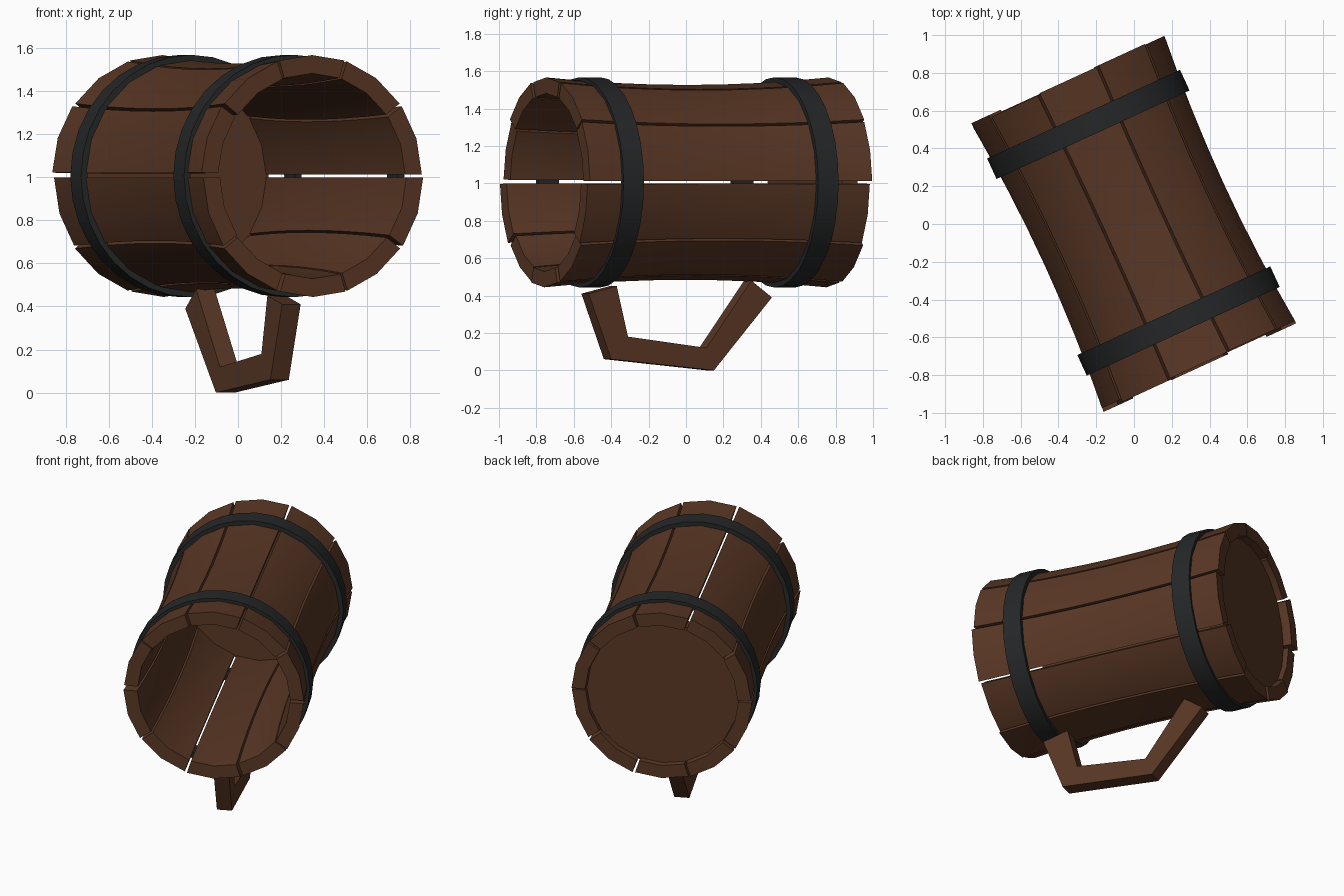
import bpy, bmesh
from math import sin, cos, radians, pi, tau
from mathutils import Matrix

if "Cube" in bpy.data.objects:
    bpy.data.objects.remove(bpy.data.objects["Cube"])

# The mug lies on its side: mouth towards local -y, turned about z
PLACE = Matrix.Translation((0, 0, 1.005)) @ Matrix.Rotation(radians(24.65), 4, "Z")


def material(name, rgb, rough):
    m = bpy.data.materials.new(name)
    m.use_nodes = True
    m.diffuse_color = (*rgb, 1)
    bsdf = m.node_tree.nodes["Principled BSDF"]
    bsdf.inputs["Base Color"].default_value = (*rgb, 1)
    bsdf.inputs["Roughness"].default_value = rough
    return m


WOOD = material("brown wood", (0.10, 0.038, 0.018), 0.8)
IRON = material("dark iron", (0.019, 0.020, 0.021), 0.6)


def loft(name, rings, mat, closed=False, smooth=True):
    """Skin a list of point rings; cap the ends unless the loft is closed."""
    bm = bmesh.new()
    loops = [[bm.verts.new(p) for p in ring] for ring in rings]
    n = len(loops[0])
    pairs = list(zip(loops, loops[1:]))
    if closed:
        pairs.append((loops[-1], loops[0]))
    else:
        bm.faces.new(loops[0])
        bm.faces.new(loops[-1])
    for a, b in pairs:
        for i in range(n):
            j = (i + 1) % n
            bm.faces.new((a[i], a[j], b[j], b[i]))
    bmesh.ops.recalc_face_normals(bm, faces=bm.faces)
    mesh = bpy.data.meshes.new(name)
    bm.to_mesh(mesh)
    bm.free()
    mesh.materials.append(mat)
    ob = bpy.data.objects.new(name, mesh)
    bpy.context.collection.objects.link(ob)
    ob.matrix_world = PLACE
    if smooth:
        bpy.ops.object.select_all(action="DESELECT")
        ob.select_set(True)
        bpy.context.view_layer.objects.active = ob
        bpy.ops.object.shade_smooth_by_angle(angle=radians(30))
    return ob


def polar(r, t, y):
    return (r * cos(t), y, r * sin(t))


# Ten waisted staves, each slightly shifted along the barrel
HALF, THICK, STEPS = 0.83, 0.085, 8
SHIFTS = (0.008, 0.012, 0.008, 0.0, 0.014, -0.007, 0.004, -0.004, 0.006, -0.006)


def stave(k):
    lo = radians(36 * k + 0.8)
    hi = radians(36 * k + (34.4 if k == 4 else 35.2))
    angles = (lo, (lo + hi) / 2, hi)
    rings = []
    for i in range(STEPS + 1):
        u = 2 * i / STEPS - 1
        r = 0.521 + 0.04 * u * u
        y = u * HALF + SHIFTS[k]
        rings.append([polar(r, t, y) for t in angles]
                     + [polar(r - THICK, t, y) for t in reversed(angles)])
    loft(f"stave_{k + 1}", rings, WOOD)


for k in range(10):
    stave(k)

# Bottom board, slightly recessed in the closed end
SIDES = 20
loft("bottom_board", [[polar(0.478, tau * i / SIDES, y) for i in range(SIDES)]
                      for y in (0.70, 0.79)], WOOD)

# Two iron bands
for name, y in (("mouth_band", -0.565), ("bottom_band", 0.58)):
    section = ((0.53, y - 0.06), (0.562, y - 0.06), (0.562, y + 0.06), (0.53, y + 0.06))
    loft(name, [[polar(r, tau * i / 32, d) for r, d in section] for i in range(32)],
         IRON, closed=True)

# Angular handle below: outer and inner edge as (y, height above ground)
outer = ((-0.594, 0.41), (-0.462, 0.06), (0.143, 0.0), (0.484, 0.39))
inner = ((-0.429, 0.45), (-0.363, 0.18), (0.099, 0.12), (0.363, 0.48))
W = 0.047
loft("handle", [[(-W, a, b - 1.005), (W, a, b - 1.005), (W, c, d - 1.005), (-W, c, d - 1.005)]
                for (a, b), (c, d) in zip(outer, inner)], WOOD, smooth=False)
